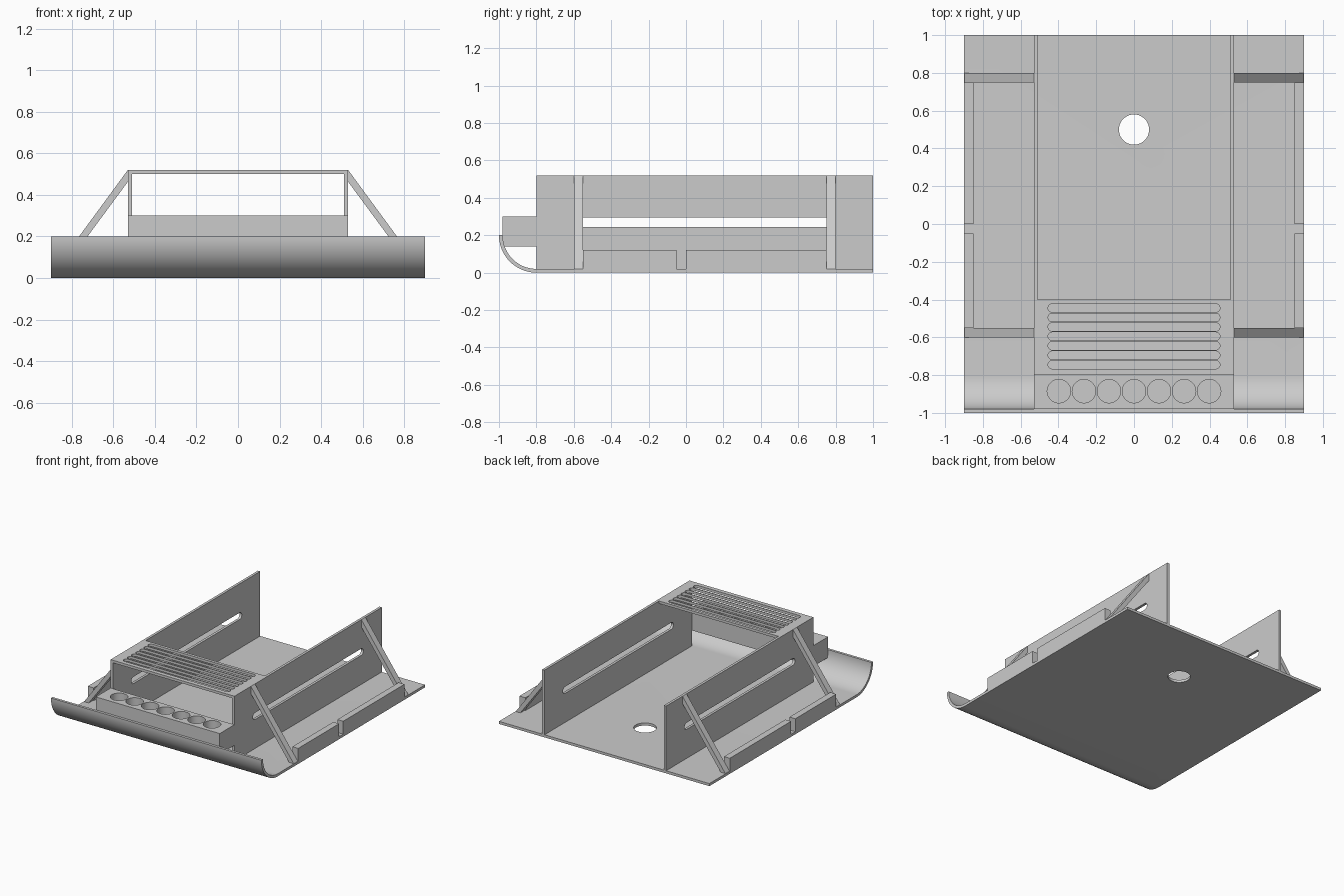
import bpy, bmesh, math
from mathutils import Matrix

if "Cube" in bpy.data.objects:
    bpy.data.objects.remove(bpy.data.objects["Cube"], do_unlink=True)

grey = bpy.data.materials.new("plain grey")
grey.use_nodes = True
grey.diffuse_color = (0.6, 0.6, 0.6, 1)
grey.node_tree.nodes["Principled BSDF"].inputs["Base Color"].default_value = (0.6, 0.6, 0.6, 1)


def prism(name, points, start, end, axis):
    """Extrude a 2D outline along an axis: x takes (y, z), y takes (x, z), z takes (x, y)."""
    def place(p, d):
        return {"x": (d, p[0], p[1]), "y": (p[0], d, p[1]), "z": (p[0], p[1], d)}[axis]
    bm = bmesh.new()
    face = bm.faces.new([bm.verts.new(place(p, start)) for p in points])
    top = bmesh.ops.extrude_face_region(bm, geom=[face])
    shift = [a - b for a, b in zip(place((0, 0), end), place((0, 0), start))]
    bmesh.ops.translate(bm, vec=shift, verts=[v for v in top["geom"] if isinstance(v, bmesh.types.BMVert)])
    bmesh.ops.recalc_face_normals(bm, faces=bm.faces)
    mesh = bpy.data.meshes.new(name)
    bm.to_mesh(mesh)
    bm.free()
    mesh.materials.append(grey)
    obj = bpy.data.objects.new(name, mesh)
    bpy.context.collection.objects.link(obj)
    return obj


def box(name, x, y, z):
    outline = [(x[0], y[0]), (x[1], y[0]), (x[1], y[1]), (x[0], y[1])]
    return prism(name, outline, z[0], z[1], "z")


def arc(cx, cy, r, a, b, steps):
    """Points along an arc, angles in degrees."""
    angles = [math.radians(a + (b - a) * i / steps) for i in range(steps + 1)]
    return [(cx + r * math.cos(t), cy + r * math.sin(t)) for t in angles]


def capsule(a, b, c, r):
    """Rounded slot outline from a to b along the first coordinate."""
    return arc(b - r, c, r, -90, 90, 10) + arc(a + r, c, r, 90, 270, 10)


def activate(obj):
    bpy.ops.object.select_all(action="DESELECT")
    obj.select_set(True)
    bpy.context.view_layer.objects.active = obj


def cut(obj, cutters):
    activate(obj)
    for cutter in cutters:
        cutter.hide_render = True
        mod = obj.modifiers.new("cut", "BOOLEAN")
        mod.operation, mod.solver, mod.object = "DIFFERENCE", "EXACT", cutter
        bpy.ops.object.modifier_apply(modifier=mod.name)
        bpy.data.objects.remove(cutter, do_unlink=True)


def smooth(obj):
    activate(obj)
    bpy.ops.object.shade_smooth_by_angle(angle=math.radians(30))


def mirrored(obj, name):
    """Copy a left part to the right side."""
    mesh = obj.data.copy()
    mesh.transform(Matrix.Scale(-1, 4, (1, 0, 0)))
    mesh.flip_normals()
    copy = bpy.data.objects.new(name, mesh)
    bpy.context.collection.objects.link(copy)


# Base plate with upturned front lip and a round hole
profile = ([(1, 0.02), (1, 0)] + arc(-0.8, 0.2, 0.2, 270, 180, 20)
           + arc(-0.8, 0.2, 0.18, 180, 270, 20))
base = prism("base_plate", profile, -0.9, 0.9, "x")
cut(base, [prism("hole_cutter", arc(0, 0.5, 0.08, 0, 352.5, 47), -0.1, 0.1, "z")])
smooth(base)

# Side walls with long rounded slots
wall = box("left_wall", (0.51, 0.53), (-0.8, 1), (0.02, 0.52))
cut(wall, [prism("slot_cutter", capsule(-0.575, 0.775, 0.27, 0.026), 0.4, 0.6, "x")])
smooth(wall)
mirrored(wall, "right_wall")

# Slatted bridge between the walls
bridge = box("slatted_bridge", (-0.51, 0.51), (-0.8, -0.4), (0.5, 0.52))
cut(bridge, [prism("slat_cutter", [(x, y) for x, y in capsule(-0.455, 0.455, -0.445 - 0.05 * i, 0.022)],
                   0.4, 0.6, "z") for i in range(7)])
smooth(bridge)

# Front block with a row of round pockets
block = box("front_block", (-0.53, 0.53), (-0.98, -0.8), (0.14, 0.3))
cut(block, [prism("pocket_cutter", arc(0.1325 * i, -0.885, 0.062, 0, 352.5, 47), 0.2, 0.4, "z")
            for i in range(-3, 4)])
smooth(block)

# Diagonal braces
brace_outline = [(0.53, 0.52), (0.53, 0.463), (0.857, 0.02), (0.897, 0.02)]
for label, y in (("front", -0.6), ("rear", 0.75)):
    brace = prism("left_" + label + "_brace", brace_outline, y, y + 0.05, "y")
    mirrored(brace, "right_" + label + "_brace")

# Edge rails with a gap between them
for label, y in (("front", (-0.55, -0.05)), ("rear", (0, 0.75))):
    rail = box("left_" + label + "_rail", (0.85, 0.9), y, (0.02, 0.12))
    mirrored(rail, "right_" + label + "_rail")
